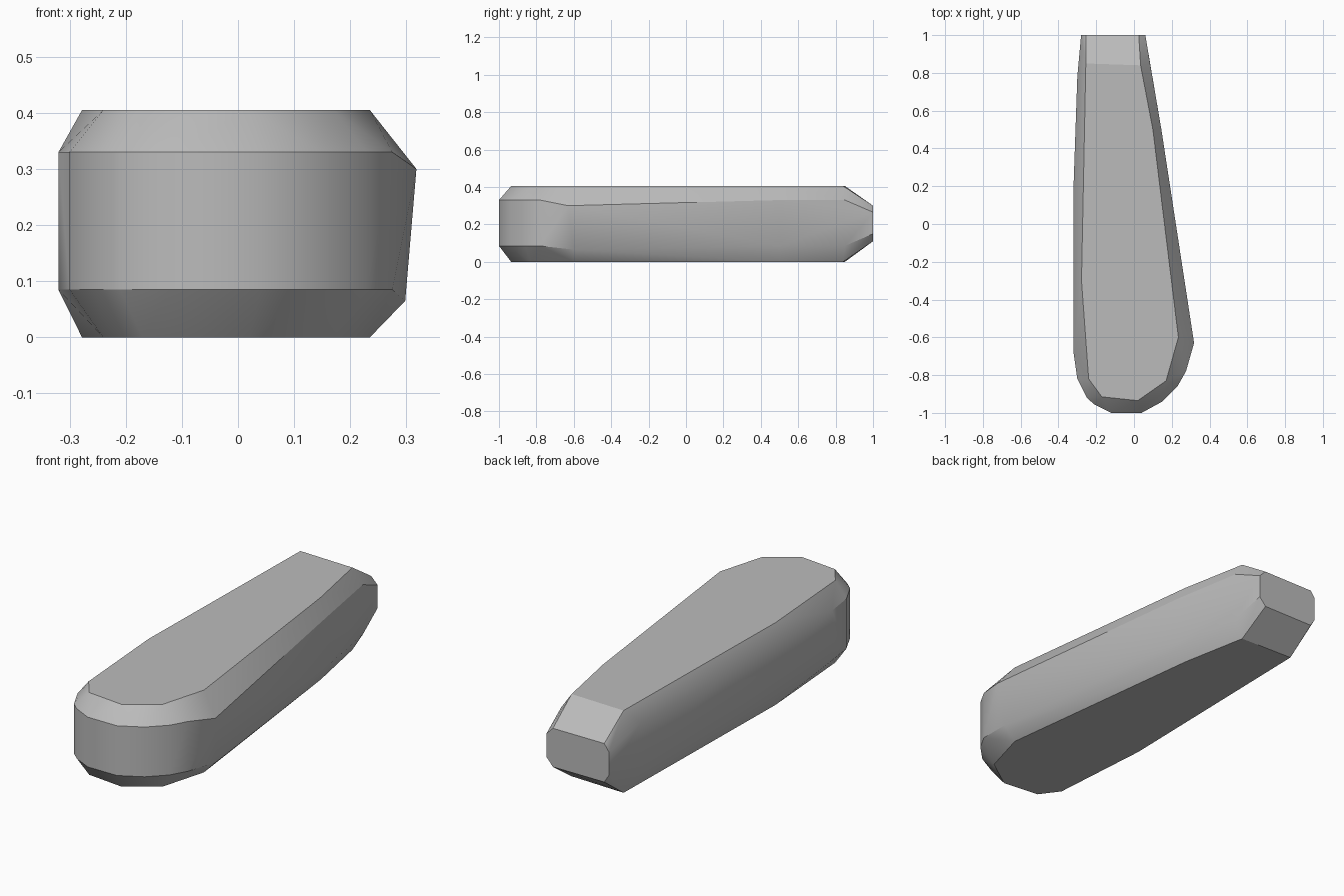
import bpy
import bmesh
import math

default = bpy.data.objects.get("Cube")
if default:
    bpy.data.objects.remove(default, do_unlink=True)

# Plain grey stone colour
grey = bpy.data.materials.new("stone_grey")
grey.use_nodes = True
colour = (0.5, 0.5, 0.5, 1)
grey.diffuse_color = colour
grey.node_tree.nodes["Principled BSDF"].inputs["Base Color"].default_value = colour

# Flat outline shared by the top and bottom faces
flat = [(-0.255, 0.85), (0.035, 0.84), (0.10, 0.5), (0.235, -0.6), (0.17, -0.83),
        (0.02, -0.935), (-0.17, -0.915), (-0.24, -0.82), (-0.278, -0.3)]

# Widest outline around the side wall
rim = [(-0.30, 0.78), (-0.32, 0.2), (-0.32, -0.68), (-0.30, -0.82), (-0.25, -0.92),
       (-0.21, -0.955), (-0.12, -1), (0.04, -1), (0.15, -0.94), (0.23, -0.86),
       (0.275, -0.78), (0.145, 0.5), (0.085, 0.85)]

points = [(x, y, z) for x, y in flat for z in (0, 0.405)]
points += [(x, y, z) for x, y in rim for z in (0.085, 0.33)]

# Leaning bulge on the wide side
points += [(0.318, -0.63, 0.30), (0.298, -0.6, 0.065)]

# Small end face with clipped corners
points += [(x, 1, z) for x in (-0.255, 0.025) for z in (0.11, 0.30)]
points += [(x, 1, z) for x in (-0.28, 0.06) for z in (0.15, 0.265)]

# Wrap the outlines in one faceted shell
bm = bmesh.new()
for p in points:
    bm.verts.new(p)
hull = bmesh.ops.convex_hull(bm, input=bm.verts)
loose = {v for v in hull["geom_interior"] + hull["geom_unused"]
         if isinstance(v, bmesh.types.BMVert)}
bmesh.ops.delete(bm, geom=list(loose), context='VERTS')
bmesh.ops.dissolve_limit(bm, angle_limit=math.radians(1), verts=bm.verts, edges=bm.edges)
bmesh.ops.recalc_face_normals(bm, faces=bm.faces)

mesh = bpy.data.meshes.new("tapered_stone")
bm.to_mesh(mesh)
bm.free()
mesh.materials.append(grey)
stone = bpy.data.objects.new("tapered_stone", mesh)
bpy.context.collection.objects.link(stone)

# Soft shading across shallow facets, crisp chamfer edges
bpy.context.view_layer.objects.active = stone
stone.select_set(True)
bpy.ops.object.shade_smooth_by_angle(angle=math.radians(30))
